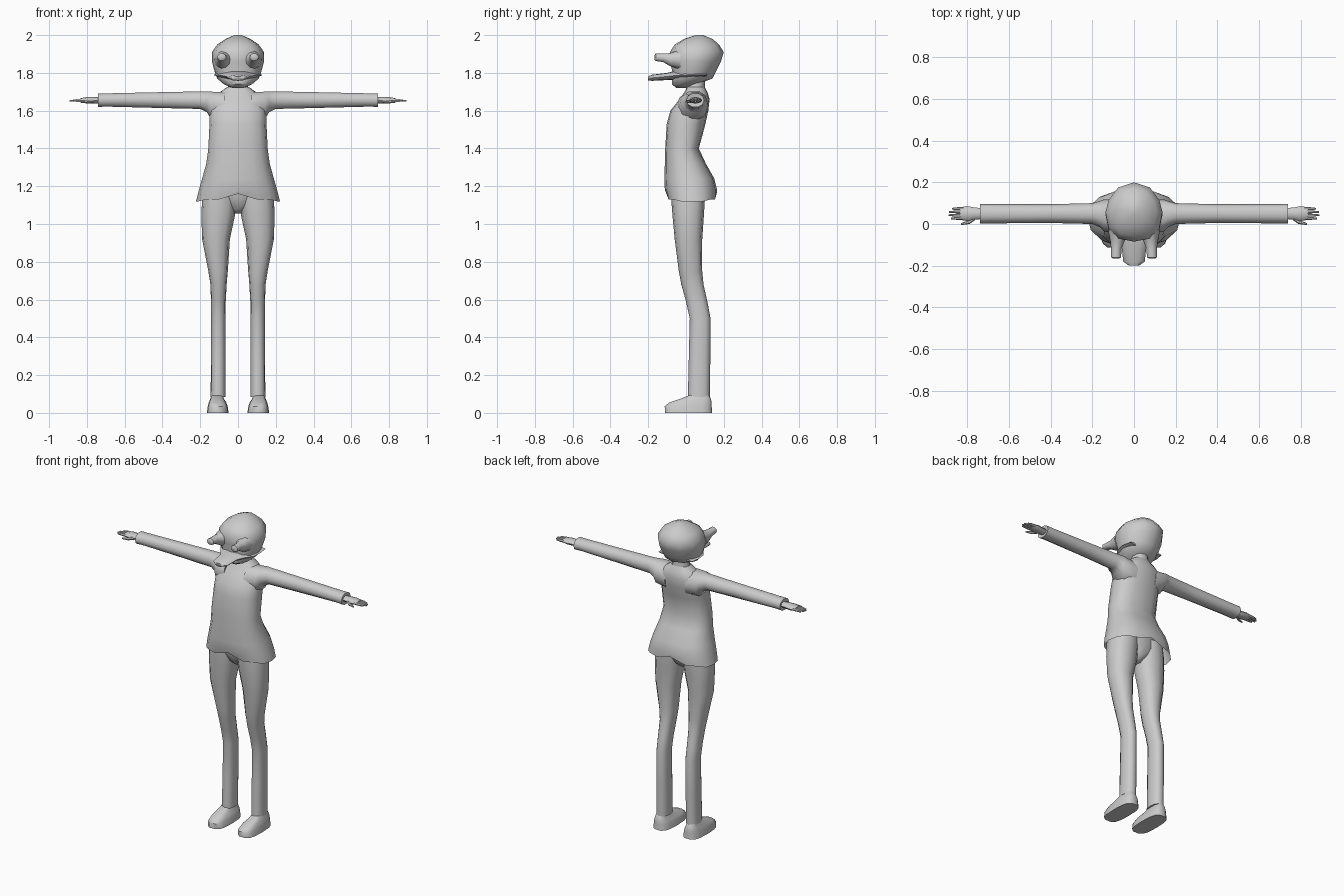
import bpy, bmesh, math
from mathutils import Vector

cube = bpy.data.objects.get("Cube")
if cube:
    bpy.data.objects.remove(cube, do_unlink=True)

# One clay grey for the whole figure
CLAY = (0.6, 0.6, 0.6, 1.0)
grey = bpy.data.materials.new("clay grey")
grey.use_nodes = True
grey.diffuse_color = CLAY
grey.node_tree.nodes["Principled BSDF"].inputs["Base Color"].default_value = CLAY


def superpower(value, exponent):
    return math.copysign(abs(value) ** exponent, value)


def place(axis, along, a, b):
    """Put a ring point in space for a loft that runs along the given axis."""
    if axis == "x":
        return Vector((along, a, b))
    if axis == "y":
        return Vector((a, along, b))
    return Vector((a, b, along))


def loft(name, rings, axis="z", sides=12, square=1.0, point=None,
         caps=True, mirror=False, sharp=50, reshape=None):
    """Skin rings of (along, a low, a high, b low, b high) into one surface.
    square under one makes boxier rings, point over one sharpens the far side."""
    bm = bmesh.new()
    loops = []
    for index, (along, a_low, a_high, b_low, b_high) in enumerate(rings):
        loop = []
        for step in range(sides):
            angle = math.tau * step / sides
            ca, sb = math.cos(angle), math.sin(angle)
            far = point if point and sb > 0 else square
            a = (a_low + a_high + (a_high - a_low) * superpower(ca, square)) / 2
            b = (b_low + b_high + (b_high - b_low) * superpower(sb, far)) / 2
            co = place(axis, along, a, b)
            if reshape:
                reshape(co, index)
            loop.append(bm.verts.new(co))
        loops.append(loop)
    for low, high in zip(loops, loops[1:]):
        for i in range(sides):
            j = (i + 1) % sides
            bm.faces.new((low[i], low[j], high[j], high[i]))
    if caps:
        bm.faces.new(loops[0])
        bm.faces.new(loops[-1])
    bmesh.ops.recalc_face_normals(bm, faces=bm.faces)
    mesh = bpy.data.meshes.new(name)
    bm.to_mesh(mesh)
    bm.free()
    mesh.materials.append(grey)
    for polygon in mesh.polygons:
        polygon.use_smooth = True
    mesh.set_sharp_from_angle(angle=math.radians(sharp))
    obj = bpy.data.objects.new(name, mesh)
    bpy.context.collection.objects.link(obj)
    if mirror:
        modifier = obj.modifiers.new("mirror", "MIRROR")
        modifier.use_mirror_merge = False
    return obj


def centred(profile):
    """Turn (along, half width, low, high) rows into full rings."""
    return [(along, -half, half, low, high) for along, half, low, high in profile]


def tube(path):
    """Turn (along, a, b, a radius, b radius) rows into full rings."""
    return [(t, a - ra, a + ra, b - rb, b + rb) for t, a, b, ra, rb in path]


# Head: domed skull with a pointed back and a narrow chin
loft("head", centred([
    (1.72, .03, -.05, .02), (1.74, .075, -.075, .06), (1.77, .11, -.075, .14),
    (1.8, .122, -.07, .155), (1.86, .138, -.085, .185), (1.91, .137, -.085, .2),
    (1.95, .11, -.06, .175), (1.98, .065, -.01, .14), (2.0, .02, .05, .09)]),
    sides=12, square=.85, point=1.3)

# Bill: flat, rounded at the tip and spreading back around the cheeks
loft("bill", centred([
    (-.2, .025, 1.76, 1.782), (-.18, .052, 1.758, 1.79), (-.1, .06, 1.762, 1.8),
    (-.06, .085, 1.762, 1.81), (-.01, .12, 1.768, 1.805), (.05, .13, 1.775, 1.803),
    (.11, .12, 1.78, 1.797)]), axis="y")

# Eyes: forward stalks that flare where they leave the face
loft("eye_stalks", tube([
    (-.166, .086, 1.882, .014, .014), (-.16, .086, 1.883, .024, .021),
    (-.12, .085, 1.88, .025, .024), (-.085, .08, 1.87, .034, .036),
    (-.03, .07, 1.87, .055, .055)]), axis="y", sides=10, mirror=True)

# Neck
loft("neck", centred([
    (1.66, .07, -.01, .11), (1.7, .055, .0, .1), (1.78, .05, .0, .1)]))


# Jacket: open at the hem, notched at the middle of the front and back
def notch_hem(co, index):
    if index == 0:
        if abs(co.x) < .01:
            co.z += .04
        elif abs(co.x) < .18:
            co.z += .01


loft("jacket", centred([
    (1.12, .222, -.1, .162), (1.18, .207, -.112, .165), (1.24, .19, -.115, .15),
    (1.32, .168, -.112, .105), (1.4, .157, -.11, .068), (1.53, .151, -.102, .103),
    (1.6, .15, -.083, .118), (1.66, .135, -.035, .125), (1.695, .1, -.01, .115),
    (1.725, .058, .005, .1)]),
    sides=16, square=.82, caps=False, reshape=notch_hem)

# Sleeves: wide and filleted at the armpit, straight to the cuff
loft("sleeves", [
    (.07, -.05, .12, 1.54, 1.7), (.145, -.035, .118, 1.555, 1.704),
    (.165, -.015, .11, 1.59, 1.705), (.2, .0, .1, 1.607, 1.704),
    (.4, .005, .095, 1.612, 1.7), (.7, .003, .095, 1.62, 1.693),
    (.74, .002, .096, 1.618, 1.693), (.735, .02, .08, 1.635, 1.675)],
    axis="x", sides=10, square=.9, mirror=True)

# Hands: wrist and palm, four fingers and a forward thumb
loft("palms", tube([
    (.72, .05, 1.655, .025, .016), (.77, .05, 1.655, .03, .018),
    (.8, .05, 1.655, .036, .017), (.835, .05, 1.655, .03, .011)]),
    axis="x", sides=8, mirror=True)
for number, (name, reach) in enumerate([
        ("index", .88), ("middle", .892), ("ring", .889), ("little", .875)]):
    y = .027 + .0155 * number
    loft(name + "_fingers", tube([
        (.815, y, 1.655, .008, .009), (.85, y, 1.654, .007, .008),
        (reach, y, 1.652, .004, .004)]), axis="x", sides=6, mirror=True)
loft("thumbs", tube([
    (.765, .03, 1.652, .012, .01), (.79, .01, 1.648, .01, .009),
    (.83, .0, 1.645, .005, .005)]), axis="x", sides=6, mirror=True)

# Hips fill the gap between the trouser legs
loft("hips", centred([
    (1.055, .025, -.02, .05), (1.08, .05, -.05, .08),
    (1.14, .15, -.075, .1), (1.24, .16, -.08, .1)]))

# Trouser legs: forward at the thigh, back at the knee, straight below
loft("trouser_legs", [
    (.085, .066, .145, .01, .126), (.3, .066, .143, .015, .129),
    (.5, .066, .142, .02, .13), (.59, .065, .143, .0, .113),
    (.68, .06, .146, -.025, .093), (.75, .054, .157, -.038, .086),
    (.92, .043, .19, -.06, .086), (1.05, .015, .194, -.072, .095),
    (1.13, .008, .19, -.078, .1), (1.2, .005, .18, -.078, .1)],
    sides=12, square=.85, mirror=True)

# Shoes: flat sole, sloped toe, narrow ankle
loft("shoes", [
    (.0, .05, .165, -.113, .14), (.035, .055, .16, -.115, .138),
    (.055, .062, .155, -.09, .138), (.075, .075, .146, -.03, .133),
    (.095, .08, .14, .02, .12)], sides=14, square=.65, mirror=True, sharp=45)
